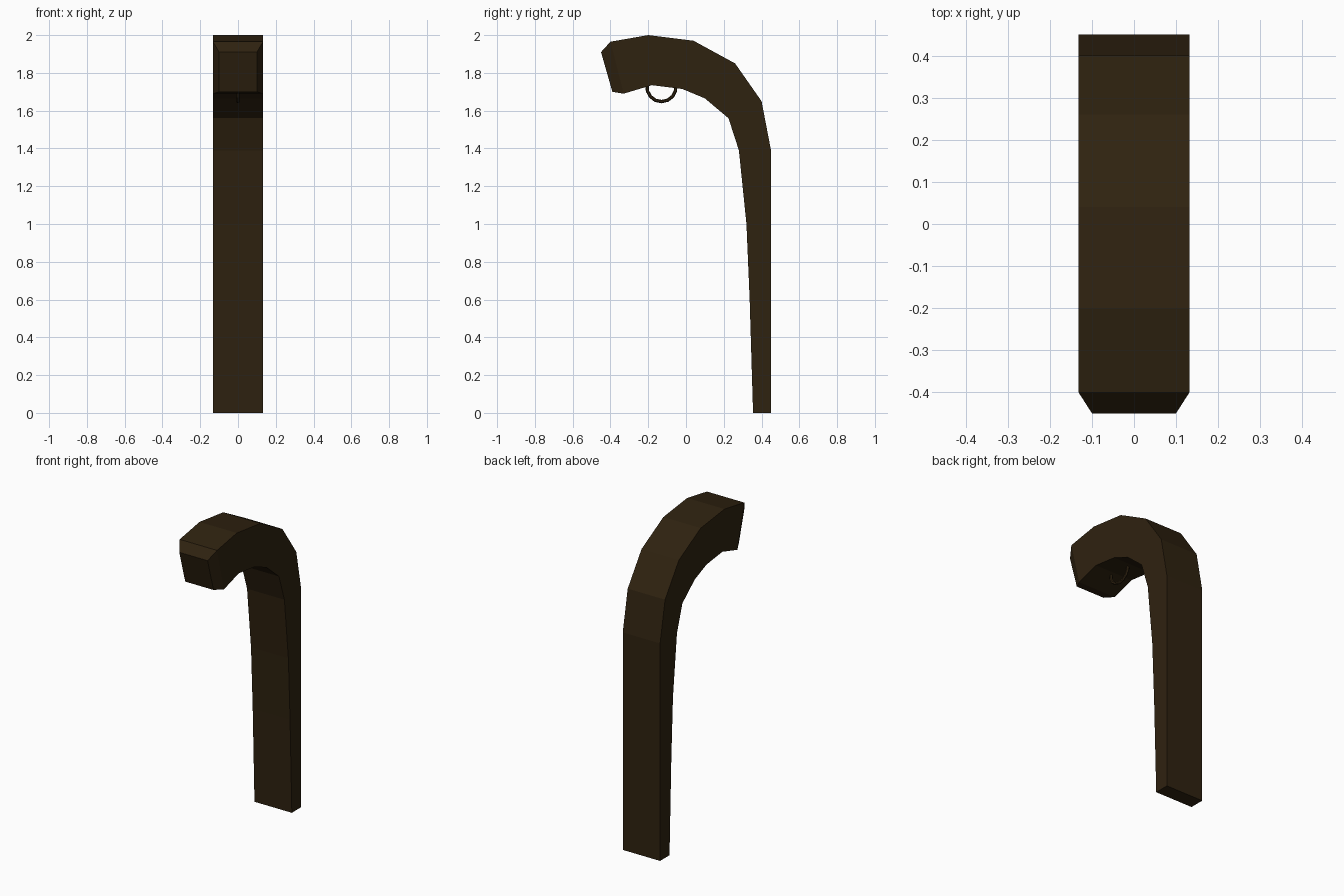
import bpy, bmesh, math
from mathutils import Vector

cube = bpy.data.objects.get("Cube")
if cube:
    bpy.data.objects.remove(cube, do_unlink=True)


def make_material(name, color):
    mat = bpy.data.materials.new(name)
    mat.use_nodes = True
    mat.diffuse_color = color
    mat.node_tree.nodes["Principled BSDF"].inputs["Base Color"].default_value = color
    return mat


def loft(name, rings, mat, smooth=False):
    """Skin a list of equal-length point rings and cap both ends."""
    bm = bmesh.new()
    loops = [[bm.verts.new(p) for p in ring] for ring in rings]
    n = len(loops[0])
    for a, b in zip(loops, loops[1:]):
        for i in range(n):
            j = (i + 1) % n
            bm.faces.new((a[i], a[j], b[j], b[i]))
    bm.faces.new(loops[0])
    bm.faces.new(loops[-1])
    bmesh.ops.recalc_face_normals(bm, faces=bm.faces)
    mesh = bpy.data.meshes.new(name)
    bm.to_mesh(mesh)
    bm.free()
    mesh.materials.append(mat)
    obj = bpy.data.objects.new(name, mesh)
    bpy.context.collection.objects.link(obj)
    return obj


dark_wood = make_material("dark brown", (0.028, 0.016, 0.005, 1))

# Curved post: outer (y, z), inner (y, z), half width, from foot to nose
WIDTH = 0.132
stations = [
    ((0.45, 0.00), (0.355, 0.00), WIDTH),
    ((0.45, 0.60), (0.337, 0.60), WIDTH),
    ((0.45, 1.00), (0.32, 1.00), WIDTH),
    ((0.45, 1.39), (0.28, 1.39), WIDTH),
    ((0.40, 1.65), (0.225, 1.56), WIDTH),
    ((0.26, 1.85), (0.10, 1.665), WIDTH),
    ((0.04, 1.97), (-0.02, 1.715), WIDTH),
    ((-0.20, 2.00), (-0.18, 1.735), WIDTH),
    ((-0.40, 1.965), (-0.33, 1.69), WIDTH),
    ((-0.45, 1.91), (-0.39, 1.70), 0.10),   # chamfered nose
]
loft("curved_post",
     [[(-w, *o), (w, *o), (w, *i), (-w, *i)] for o, i, w in stations],
     dark_wood)

# Hanging loop under the arm: half ring with a six-sided section
center, radius, tube, steps, sides = Vector((0, -0.13, 1.725)), 0.077, 0.009, 8, 6
rings = []
for s in range(steps + 1):
    a = math.pi * (0.95 + 1.1 * s / steps)
    out = Vector((0, math.cos(a), math.sin(a)))
    ring = []
    for k in range(sides):
        t = math.tau * k / sides
        ring.append(center + out * (radius + tube * math.cos(t))
                    + Vector((tube * math.sin(t), 0, 0)))
    rings.append(ring)
loft("hanging_loop", rings, dark_wood)
